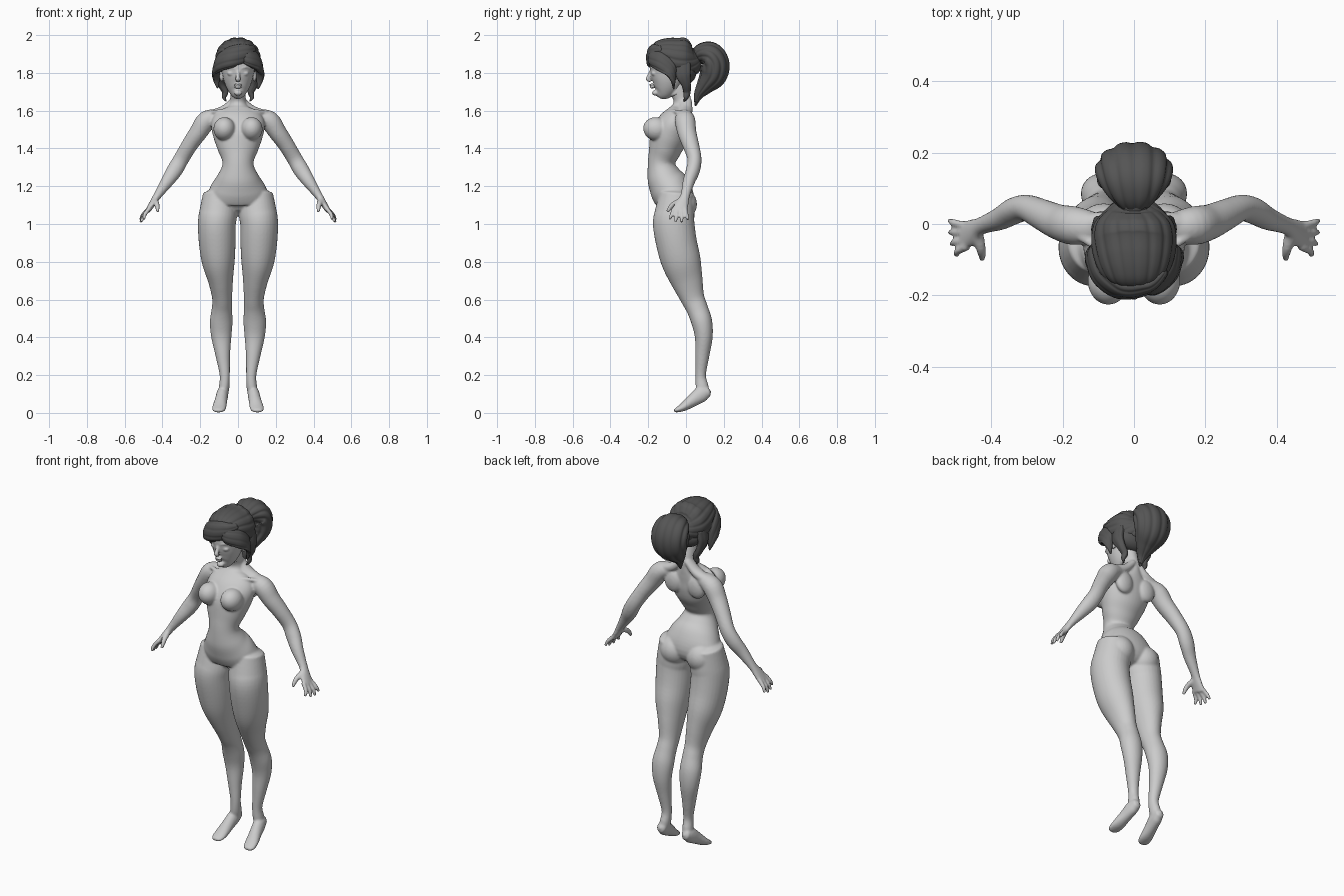
import bpy, bmesh, math
from mathutils import Vector, Matrix

X, Y, Z = Vector((1, 0, 0)), Vector((0, 1, 0)), Vector((0, 0, 1))


def spline(pts, n):
    """Catmull-Rom through points of (x, y, z, half width, half depth)."""
    out = []
    for i in range(len(pts) - 1):
        p = [pts[max(i - 1, 0)], pts[i], pts[i + 1], pts[min(i + 2, len(pts) - 1)]]
        for k in range(n):
            t = k / n
            out.append([0.5 * (2 * b + (c - a) * t + (2 * a - 5 * b + 4 * c - d) * t * t
                               + (3 * b - a - 3 * c + d) * t ** 3) for a, b, c, d in zip(*p)])
    return out + [list(pts[-1])]


def tube(bm, pts, ref=X, n=5, seg=24, side=1, grooves=0, depth=0.0):
    """Closed loft of ellipses along a path; half width lies along ref."""
    ps = spline([(p[0] * side, *p[1:]) for p in pts], n)
    cs = [Vector(p[:3]) for p in ps]
    rings = []
    for i, p in enumerate(ps):
        t = (cs[min(i + 1, len(cs) - 1)] - cs[max(i - 1, 0)]).normalized()
        u = (ref - t * ref.dot(t)).normalized()
        v = t.cross(u)
        ring = []
        for k in range(seg):
            a = math.tau * k / seg
            g = 1 - depth * abs(math.sin(grooves * a / 2 + i * 0.04)) ** 6
            ring.append(bm.verts.new(cs[i] + u * (math.cos(a) * max(p[3], .003) * g)
                                     + v * (math.sin(a) * max(p[4], .003) * g)))
        rings.append(ring)
    for r, s in zip(rings, rings[1:]):
        for k in range(seg):
            bm.faces.new((r[k], r[(k + 1) % seg], s[(k + 1) % seg], s[k]))
    for ring, end, sgn in ((rings[0], 0, -1), (rings[-1], -1, 1)):
        t = (cs[end] - cs[1 if end == 0 else -2]).normalized()
        tip = bm.verts.new(cs[end] + t * min(ps[end][3], ps[end][4]) * 0.5)
        for k in range(seg):
            f = (ring[k], ring[(k + 1) % seg], tip)
            bm.faces.new(f if sgn > 0 else f[::-1])


def ball(bm, c, r, rot=0.0):
    m = Matrix.Translation(c) @ Matrix.Rotation(rot, 4, 'X') @ Matrix.Diagonal((*r, 1))
    bmesh.ops.create_uvsphere(bm, u_segments=32, v_segments=20, radius=1, matrix=m)


def finish(bm, name, mat=None, voxel=0, smooth=0):
    bmesh.ops.recalc_face_normals(bm, faces=bm.faces)
    me = bpy.data.meshes.new(name)
    bm.to_mesh(me)
    bm.free()
    for f in me.polygons:
        f.use_smooth = True
    ob = bpy.data.objects.new(name, me)
    bpy.context.collection.objects.link(ob)
    if mat:
        me.materials.append(mat)
    if voxel:
        m = ob.modifiers.new("fuse", 'REMESH')
        m.mode, m.voxel_size, m.use_smooth_shade = 'VOXEL', voxel, True
    if smooth:
        m = ob.modifiers.new("soften", 'SMOOTH')
        m.factor, m.iterations = 0.5, smooth
    return ob


# Body: torso and neck
body = bmesh.new()
tube(body, [(0, -.055, 1.07, .07, .06), (0, -.055, 1.12, .165, .10), (0, -.085, 1.19, .148, .108),
            (0, -.115, 1.25, .112, .092), (0, -.13, 1.32, .082, .072), (0, -.113, 1.39, .106, .085),
            (0, -.09, 1.46, .13, .10), (0, -.062, 1.53, .142, .09), (0, -.035, 1.585, .115, .065),
            (0, -.022, 1.62, .055, .05), (0, -.02, 1.66, .041, .046), (0, -.04, 1.72, .042, .05),
            (0, -.05, 1.78, .042, .05)], seg=40)

for s in (-1, 1):
    # chest, seat and neck-to-shoulder masses
    ball(body, (s * .072, -.158, 1.503), (.058, .069, .062), -.25)
    ball(body, (s * .085, -.032, 1.105), (.085, .09, .088))
    tube(body, [(.015, .0, 1.66, .03, .02), (.07, .0, 1.605, .035, .025), (.15, .0, 1.57, .03, .03)], Y, side=s)
    tube(body, [(.015, -.085, 1.585, .012, .01), (.08, -.075, 1.598, .012, .01),
                (.15, -.035, 1.59, .012, .01)], Y, side=s)
    # shoulder blade
    ball(body, (s * .075, .008, 1.52), (.055, .03, .065))
    # leg
    tube(body, [(.10, -.05, 1.16, .085, .09), (.105, -.06, 1.06, .10, .105), (.112, -.065, 1.0, .10, .11),
                (.110, -.05, .9, .097, .108), (.104, -.025, .8, .087, .104), (.092, .005, .7, .066, .085),
                (.084, .034, .61, .053, .064), (.085, .06, .55, .054, .057), (.089, .084, .48, .06, .055),
                (.088, .094, .4, .053, .047), (.080, .086, .3, .038, .037), (.070, .078, .2, .027, .028),
                (.073, .085, .14, .028, .034), (.078, .092, .10, .026, .032)], side=s, seg=32)
    ball(body, (s * .084, .008, .585), (.03, .028, .042), .4)
    # foot
    tube(body, [(.078, .122, .112, .024, .026), (.082, .085, .10, .031, .042), (.09, .035, .066, .033, .034),
                (.098, -.01, .034, .037, .024), (.103, -.042, .018, .035, .015),
                (.104, -.06, .011, .024, .01)], side=s)
    # arm and palm
    tube(body, [(.10, -.01, 1.575, .04, .035), (.165, -.005, 1.548, .054, .052), (.21, .005, 1.485, .05, .048),
                (.255, .025, 1.42, .044, .043), (.30, .045, 1.345, .037, .041), (.335, .037, 1.285, .037, .042),
                (.375, .015, 1.225, .032, .034), (.428, -.005, 1.148, .025, .021),
                (.455, -.022, 1.105, .036, .017), (.477, -.033, 1.07, .042, .014)], Y, side=s)
    # fingers and thumb
    for y0, y1, x1, z1 in ((-.064, -.088, .497, 1.025), (-.044, -.056, .51, 1.012),
                           (-.023, -.023, .516, 1.01), (-.004, .01, .517, 1.022)):
        tube(body, [(.468, y0, 1.085, .011, .012), ((.478 + x1) / 2 + .006, (y0 + y1) / 2, (1.075 + z1) / 2, .0105, .011),
                    (x1, y1, z1, .008, .008)], Y, side=s, seg=12)
    tube(body, [(.44, -.025, 1.125, .018, .016), (.43, -.066, 1.105, .015, .014),
                (.426, -.085, 1.085, .012, .012), (.426, -.098, 1.065, .008, .009)], X, side=s, seg=12)
finish(body, "body", voxel=.006, smooth=5)

# Head with nose, lips, lids and ears
head = bmesh.new()
tube(head, [(0, -.145, 1.68, .02, .025), (0, -.125, 1.70, .045, .051), (0, -.108, 1.735, .066, .074),
            (0, -.097, 1.78, .08, .092), (0, -.09, 1.84, .088, .102), (0, -.085, 1.9, .08, .09),
            (0, -.08, 1.94, .04, .05)], seg=40)
tube(head, [(0, -.183, 1.815, .009, .008), (0, -.192, 1.79, .01, .01), (0, -.202, 1.768, .014, .011),
            (0, -.188, 1.758, .012, .008)], seg=16)
ball(head, (0, -.183, 1.737), (.022, .012, .006))
ball(head, (0, -.179, 1.724), (.019, .012, .007))
ball(head, (0, -.162, 1.694), (.022, .018, .015))
tube(head, [(0, -.07, 1.75, .04, .04), (0, -.045, 1.69, .04, .045)], seg=24)
for s in (-1, 1):
    ball(head, (s * .036, -.168, 1.797), (.021, .015, .013))
    tube(head, [(.014, -.186, 1.822, .005, .006), (.04, -.178, 1.83, .006, .007),
                (.066, -.152, 1.822, .005, .006)], Z, side=s, seg=12)
    ball(head, (s * .087, -.062, 1.79), (.012, .022, .036), -.25)
finish(head, "head", voxel=.0045, smooth=3)

# Hair: cap, swept fringe, side locks, ponytail
dark = bpy.data.materials.new("dark_hair")
dark.diffuse_color = (.09, .09, .09, 1)

cap = bmesh.new()
tube(cap, [(0, -.165, 1.90, .05, .03), (0, -.145, 1.905, .09, .07), (0, -.10, 1.895, .112, .096),
           (0, -.05, 1.877, .12, .116), (0, .0, 1.868, .112, .11), (0, .04, 1.868, .08, .08),
           (0, .065, 1.875, .045, .05)], n=8, seg=120, grooves=15, depth=.04)
finish(cap, "hair_cap", dark)

fringe = bmesh.new()
tube(fringe, [(.085, -.13, 1.925, .02, .015), (.04, -.165, 1.905, .05, .03), (-.03, -.177, 1.885, .057, .034),
              (-.085, -.145, 1.862, .055, .032), (-.112, -.095, 1.825, .045, .022),
              (-.115, -.07, 1.77, .022, .013), (-.108, -.065, 1.72, .004, .004)], Vector((.3, .1, 1)),
     n=8, seg=72, grooves=8, depth=.06)
tube(fringe, [(.015, -.175, 1.90, .02, .015), (.055, -.172, 1.882, .045, .026), (.095, -.135, 1.86, .05, .028),
              (.115, -.09, 1.82, .042, .02), (.116, -.07, 1.77, .022, .013),
              (.106, -.065, 1.715, .004, .004)], Vector((-.3, .1, 1)), n=8, seg=72, grooves=8, depth=.06)
finish(fringe, "hair_fringe", dark)

locks = bmesh.new()
for s in (-1, 1):
    tube(locks, [(.09, -.02, 1.85, .02, .045), (.10, -.015, 1.79, .02, .04), (.088, .0, 1.74, .019, .026),
                 (.068, .005, 1.70, .017, .02), (.074, .0, 1.67, .011, .013),
                 (.062, -.01, 1.65, .003, .003)], side=s, seg=36, grooves=6, depth=.08)
ball(locks, (0, .0, 1.805), (.09, .055, .065))
finish(locks, "side_locks", dark)

tail = bmesh.new()
tube(tail, [(0, .045, 1.885, .035, .035), (0, .085, 1.90, .08, .06), (0, .125, 1.89, .105, .078),
            (0, .15, 1.845, .11, .082), (0, .14, 1.785, .098, .075), (0, .10, 1.73, .065, .048),
            (0, .065, 1.68, .03, .025), (0, .05, 1.625, .004, .004)], n=8, seg=96, grooves=11, depth=.08)
finish(tail, "ponytail", dark, smooth=4)
tie = bmesh.new()
tube(tie, [(0, .05, 1.885, .047, .047), (0, .072, 1.893, .047, .047)])
finish(tie, "hair_tie", dark)
